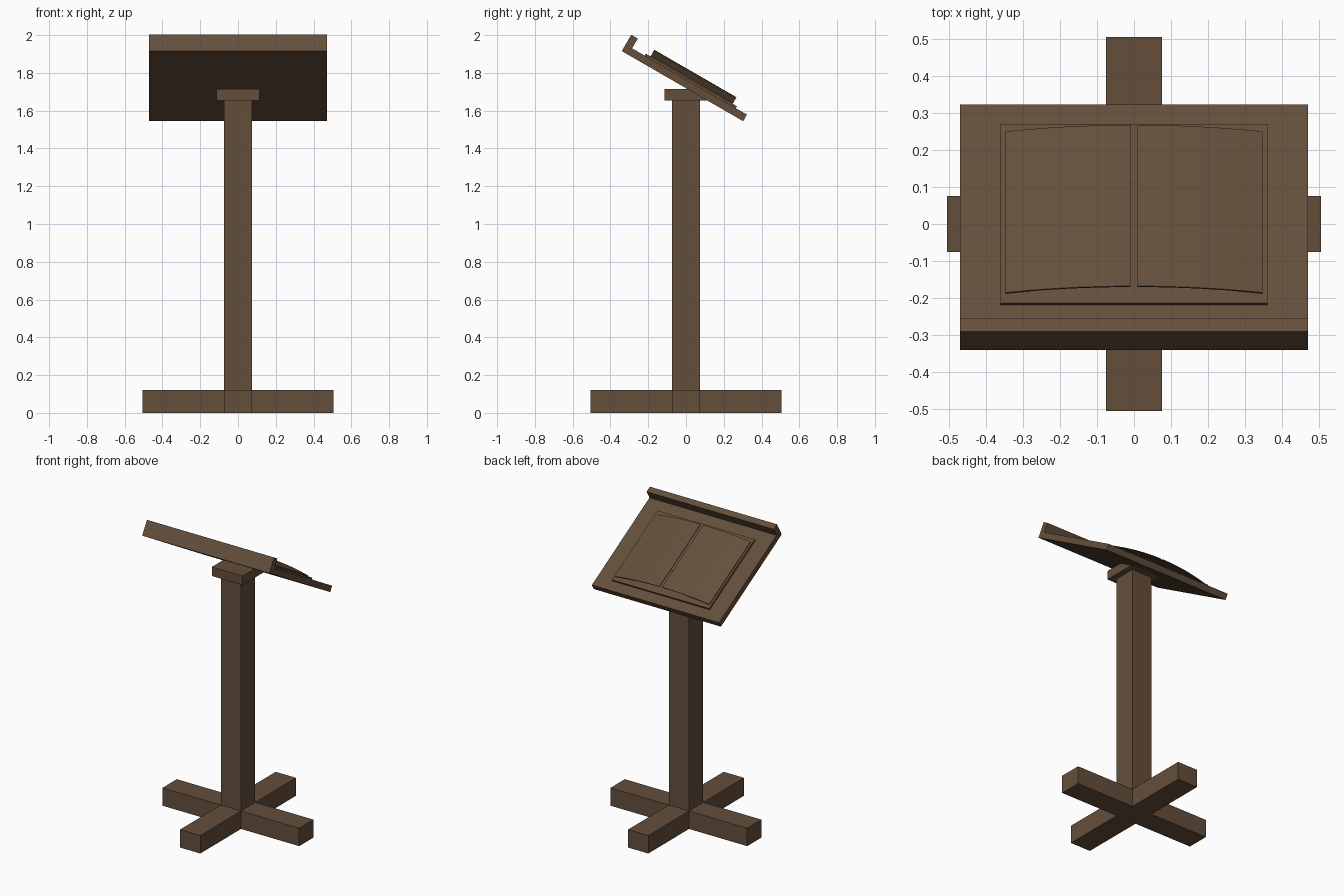
import bpy, bmesh, math
from mathutils import Matrix, Vector

if "Cube" in bpy.data.objects:
    bpy.data.objects.remove(bpy.data.objects["Cube"])

wood = bpy.data.materials.new("brown wood")
wood.diffuse_color = (0.127, 0.077, 0.044, 1)
wood.use_nodes = True
wood.node_tree.nodes["Principled BSDF"].inputs["Base Color"].default_value = wood.diffuse_color

# Board frame: x across, u down the slope towards the back, w out of the board
TILT = Matrix.Translation((0, -0.32, 1.95)) @ Matrix.Rotation(math.radians(-30), 4, 'X')


def finish(name, bm, matrix=Matrix()):
    bmesh.ops.recalc_face_normals(bm, faces=bm.faces)
    bm.transform(matrix)
    mesh = bpy.data.meshes.new(name)
    bm.to_mesh(mesh)
    bm.free()
    mesh.materials.append(wood)
    obj = bpy.data.objects.new(name, mesh)
    bpy.context.collection.objects.link(obj)
    return obj


def prism(name, outline, direction, matrix=Matrix()):
    """Extrude a closed outline of 3D points along a direction."""
    bm = bmesh.new()
    face = bm.faces.new([bm.verts.new(p) for p in outline])
    new = bmesh.ops.extrude_face_region(bm, geom=[face])["geom"]
    bmesh.ops.translate(bm, vec=Vector(direction),
                        verts=[v for v in new if isinstance(v, bmesh.types.BMVert)])
    return finish(name, bm, matrix)


def box(name, x, y, z, matrix=Matrix()):
    outline = [(x[0], y[0], z[0]), (x[1], y[0], z[0]), (x[1], y[1], z[0]), (x[0], y[1], z[0])]
    return prism(name, outline, (0, 0, z[1] - z[0]), matrix)


# Cross-shaped foot
a, b = 0.075, 0.505
corner = [(b, -a), (b, a), (a, a)]
cross = []
for i in range(4):
    c, s = round(math.cos(i * math.pi / 2)), round(math.sin(i * math.pi / 2))
    cross += [(c * x - s * y, s * x + c * y, 0) for x, y in corner]
prism("cross_foot", cross, (0, 0, 0.12))

# Post and its cap block
box("post", (-a, a), (-a, a), (0.12, 1.66))
box("post_cap", (-0.114, 0.114), (-0.114, 0.114), (1.655, 1.715))

# Sloping board with a raised lip along its high edge
profile = [(0, -0.04), (0.742, -0.04), (0.742, 0), (0.04, 0), (0.04, 0.06), (0, 0.06)]
prism("sloping_board", [(-0.47, u, w) for u, w in profile], (0.94, 0, 0), TILT)

# Open book: flat cover and two thin bowed leaves
box("book_cover", (-0.36, 0.36), (0.117, 0.674), (0, 0.012), TILT)
N = 10
for side, label in ((-1, "left"), (1, "right")):
    top = []
    for i in range(N + 1):
        t = i / N
        top.append((side * (0.009 + 0.338 * t), 0.146, 0.052 - 0.035 * t * t))
    under = [(x, u, w - 0.005) for x, u, w in reversed(top)]
    prism(label + "_book_page", top + under, (0, 0.502, 0), TILT)
